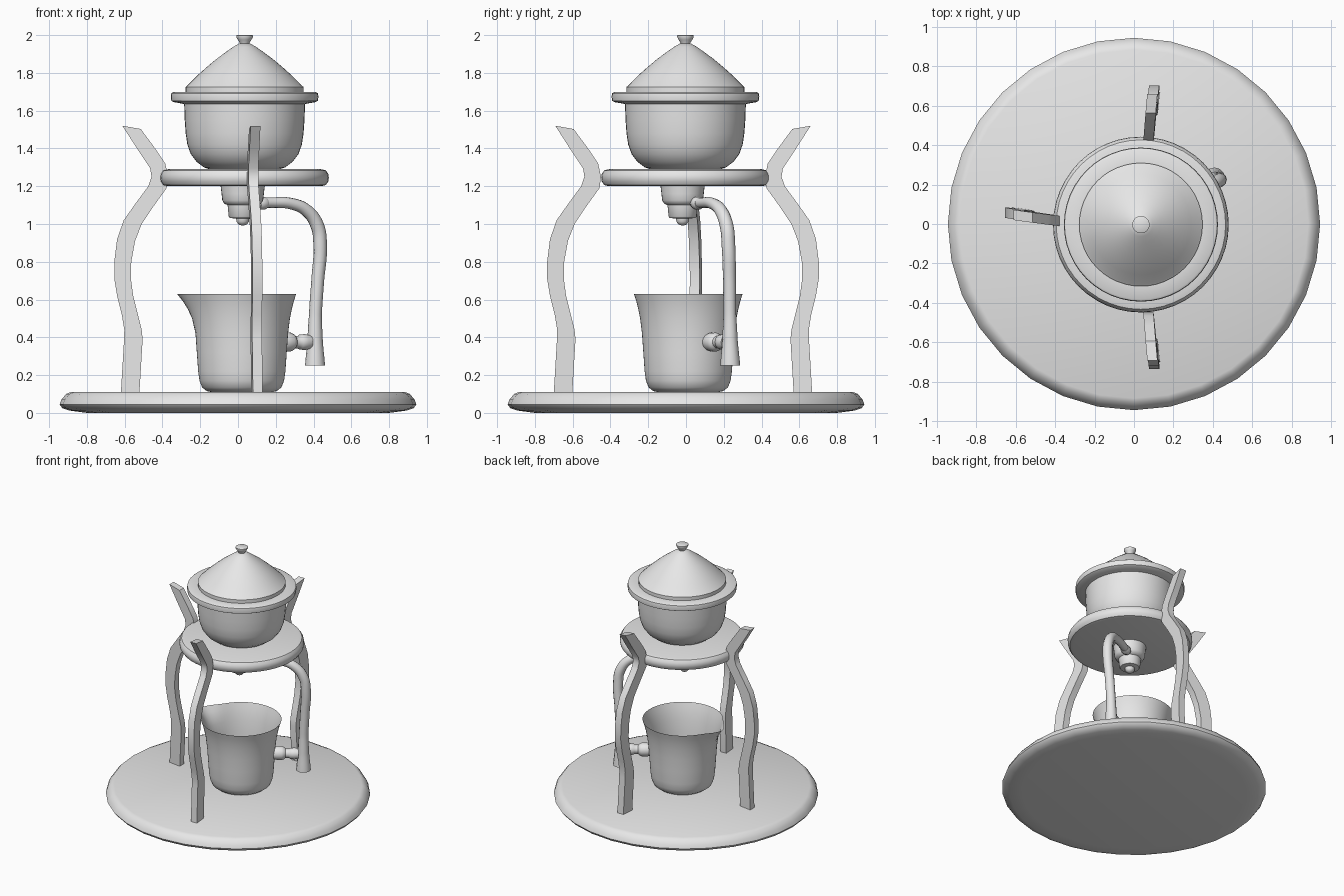
import bpy, bmesh, math
from mathutils import Vector

gray = bpy.data.materials.new("plain light gray")
gray.diffuse_color = (0.8, 0.8, 0.8, 1)


def finish(name, bm, angle=40):
    bmesh.ops.recalc_face_normals(bm, faces=bm.faces)
    me = bpy.data.meshes.new(name)
    bm.to_mesh(me)
    bm.free()
    for p in me.polygons:
        p.use_smooth = True
    me.set_sharp_from_angle(angle=math.radians(angle))
    me.materials.append(gray)
    ob = bpy.data.objects.new(name, me)
    bpy.context.collection.objects.link(ob)
    return ob


def lathe(name, profile, center=(0, 0, 0), axis=(0, 0, 1), n=48, cap=(True, True), shape=None):
    """Revolve (radius, height) pairs around an axis."""
    bm = bmesh.new()
    rot = Vector((0, 0, 1)).rotation_difference(Vector(axis))
    rings = []
    for r, z in profile:
        ring = []
        for i in range(n):
            a = 2 * math.pi * i / n
            rr = r + (shape(a, z) if shape else 0)
            ring.append(bm.verts.new(Vector(center) + rot @ Vector((rr * math.cos(a), rr * math.sin(a), z))))
        rings.append(ring)
    for lo, hi in zip(rings, rings[1:]):
        for i in range(n):
            j = (i + 1) % n
            bm.faces.new((lo[i], lo[j], hi[j], hi[i]))
    if cap[0]:
        bm.faces.new(rings[0][::-1])
    if cap[1]:
        bm.faces.new(rings[-1])
    return finish(name, bm)


# Round base plate
lathe("base_plate", [(0.80, 0), (0.89, 0.012), (0.93, 0.025), (0.945, 0.045),
                     (0.935, 0.07), (0.91, 0.1), (0.885, 0.11)], n=32)

# Shelf disc, pot, lid and knob
C = (0.035, -0.003, 0)
lathe("shelf_disc", [(0.405, 1.2), (0.43, 1.206), (0.443, 1.225), (0.446, 1.245),
                     (0.443, 1.265), (0.43, 1.284), (0.405, 1.29)], C)
lathe("pot", [(0.17, 1.285), (0.215, 1.30), (0.255, 1.33), (0.285, 1.37), (0.303, 1.42),
              (0.312, 1.48), (0.317, 1.55), (0.32, 1.635), (0.345, 1.64), (0.375, 1.645),
              (0.388, 1.652), (0.391, 1.675), (0.388, 1.692), (0.378, 1.698), (0.30, 1.698)], C)
lathe("lid", [(0.313, 1.69), (0.313, 1.725), (0.303, 1.733), (0.255, 1.782), (0.2, 1.831),
              (0.15, 1.873), (0.1, 1.91), (0.06, 1.938), (0.03, 1.955)], C)
lathe("lid_knob", [(0.022, 1.945), (0.026, 1.96), (0.036, 1.975), (0.044, 1.99),
                   (0.044, 1.998), (0.041, 2.0)], C, n=24)

# Burner hanging under the shelf
lathe("burner", [(0.03, 1.028), (0.068, 1.032), (0.074, 1.04), (0.08, 1.1), (0.098, 1.108),
                 (0.108, 1.125), (0.112, 1.16), (0.118, 1.21)], (0.025, -0.018, 0), n=32)
lathe("burner_tip", [(0.006, 0.992), (0.022, 0.998), (0.033, 1.012), (0.035, 1.03), (0.035, 1.05)],
      (0.025, -0.018, 0), n=24)


# Open cup with a pouring lip toward -x
def lip(a, z):
    d = abs(math.atan2(math.sin(a - math.pi), math.cos(a - math.pi)))
    return 0.055 * max(0, (z - 0.42) / 0.21) ** 2 * math.exp(-(d / 0.3) ** 2)


lathe("cup", [(0.15, 0.109), (0.185, 0.115), (0.21, 0.135), (0.224, 0.17), (0.231, 0.22), (0.238, 0.32),
              (0.245, 0.42), (0.255, 0.5), (0.265, 0.55), (0.275, 0.59), (0.288, 0.63)],
      (0.02, 0.012, 0), n=64, cap=(True, False), shape=lip)

# Feed pipe from the burner, flaring at its lower end
cu = bpy.data.curves.new("pipe_path", 'CURVE')
cu.dimensions = '3D'
cu.bevel_depth = 1
cu.bevel_resolution = 4
cu.use_fill_caps = True
cu.resolution_u = 8
path = [(0.10, 0.045, 1.11, .028), (0.18, 0.09, 1.113, .028), (0.28, 0.14, 1.108, .03),
        (0.365, 0.185, 1.07, .034), (0.42, 0.215, 0.99, .036), (0.435, 0.225, 0.88, .036),
        (0.422, 0.23, 0.7, .034), (0.41, 0.232, 0.52, .034), (0.408, 0.233, 0.38, .041),
        (0.408, 0.234, 0.25, .053)]
sp = cu.splines.new('BEZIER')
sp.bezier_points.add(len(path) - 1)
for p, (x, y, z, r) in zip(sp.bezier_points, path):
    p.co, p.radius = (x, y, z), r
    p.handle_left_type = p.handle_right_type = 'AUTO'
tmp = bpy.data.objects.new("pipe_path", cu)
bpy.context.collection.objects.link(tmp)
bpy.context.view_layer.update()
me = bpy.data.meshes.new_from_object(tmp.evaluated_get(bpy.context.evaluated_depsgraph_get()))
bm = bmesh.new()
bm.from_mesh(me)
bmesh.ops.remove_doubles(bm, verts=bm.verts, dist=0.0001)
bpy.data.objects.remove(tmp)
bpy.data.meshes.remove(me)
finish("feed_pipe", bm)

# Collar on the burner and connector between cup and pipe
D = Vector((0.86, 0.51, 0))
lathe("pipe_collar", [(0.03, 0), (0.034, 0.01), (0.034, 0.035), (0.029, 0.045)],
      (0.11, 0.05, 1.11), D, n=24)
lathe("cup_connector", [(0.045, 0), (0.05, 0.025), (0.05, 0.06), (0.043, 0.075), (0.033, 0.085),
                        (0.033, 0.11), (0.04, 0.12), (0.042, 0.15), (0.036, 0.18)],
      (0.225, 0.125, 0.375), D, n=24)

# Curved legs: (outer radius, z, inner radius, z) down the side outline
outline = [(0.612, 1.52, 0.515, 1.503), (0.535, 1.40, 0.435, 1.395), (0.465, 1.295, 0.385, 1.32),
           (0.458, 1.25, 0.37, 1.25), (0.475, 1.20, 0.378, 1.19), (0.545, 1.105, 0.45, 1.09),
           (0.605, 1.02, 0.51, 1.0), (0.64, 0.92, 0.545, 0.91), (0.655, 0.8, 0.565, 0.8),
           (0.655, 0.71, 0.567, 0.71), (0.64, 0.62, 0.555, 0.62), (0.615, 0.52, 0.53, 0.52),
           (0.602, 0.44, 0.51, 0.44), (0.603, 0.39, 0.505, 0.39), (0.62, 0.105, 0.522, 0.105)]


def leg(name, direction, side, shift, t0, skew):
    bm = bmesh.new()
    d, s = Vector(direction), Vector(side)
    rows = []
    for ro, zo, ri, zi in outline:
        row = []
        for r, z, w in ((ro, zo, -1), (ro, zo, 1), (ri, zi, 1), (ri, zi, -1)):
            t = t0 + skew * (r - 0.41) + 0.008 * (1.25 - z) + 0.026 * w
            row.append(bm.verts.new(d * (r + shift) + s * t + Vector((0, 0, z))))
        rows.append(row)
    for a, b in zip(rows, rows[1:]):
        for i in range(4):
            j = (i + 1) % 4
            bm.faces.new((a[i], a[j], b[j], b[i]))
    bm.faces.new(rows[0])
    bm.faces.new(rows[-1][::-1])
    finish(name, bm, 30)


leg("left_leg", (-1, 0, 0), (0, 1, 0), 0, 0.02, 0.14)
leg("front_leg", (0, -1, 0), (1, 0, 0), 0.08, 0.077, 0.09)
leg("back_leg", (0, 1, 0), (1, 0, 0), 0.048, 0.077, 0.09)
